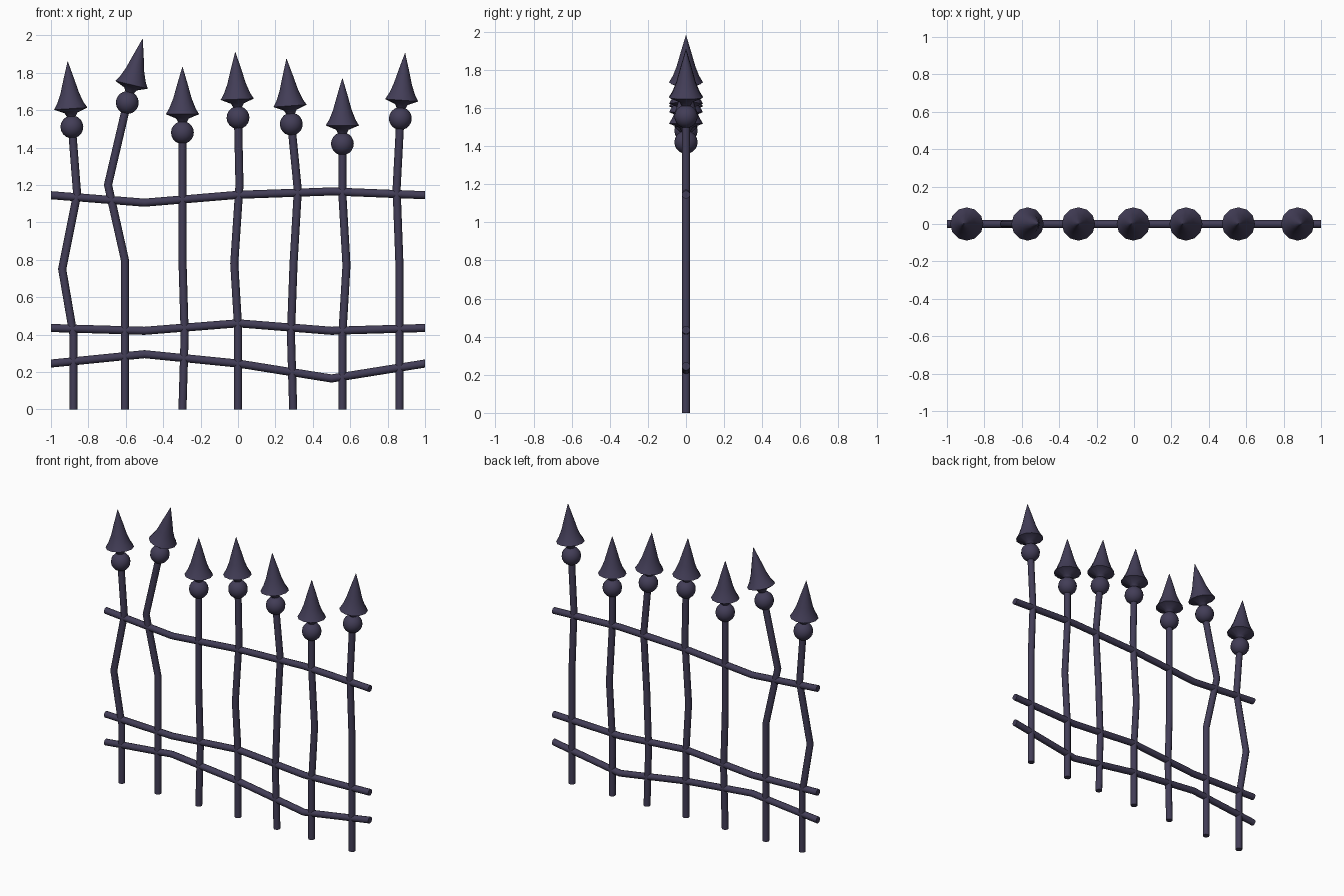
import bpy, bmesh, math
from mathutils import Vector

if "Cube" in bpy.data.objects:
    bpy.data.objects.remove(bpy.data.objects["Cube"])

mat = bpy.data.materials.new("dark_iron")
mat.diffuse_color = (0.055, 0.047, 0.095, 1)
mat.use_nodes = True
mat.node_tree.nodes["Principled BSDF"].inputs["Base Color"].default_value = mat.diffuse_color
R = 0.0215


def finish(name, bm, angle=40):
    bmesh.ops.recalc_face_normals(bm, faces=bm.faces)
    me = bpy.data.meshes.new(name)
    bm.to_mesh(me)
    bm.free()
    ob = bpy.data.objects.new(name, me)
    bpy.context.collection.objects.link(ob)
    me.materials.append(mat)
    bpy.ops.object.select_all(action='DESELECT')
    ob.select_set(True)
    bpy.context.view_layer.objects.active = ob
    bpy.ops.object.shade_smooth_by_angle(angle=math.radians(angle))
    return ob


def loft(bm, rings):
    n = len(rings[0])
    for a, b in zip(rings, rings[1:]):
        for i in range(n):
            j = (i + 1) % n
            bm.faces.new((a[i], a[j], b[j], b[i]))
    bm.faces.new(rings[0])
    bm.faces.new(rings[-1])


def bar(name, path, end_dir=None, sides=10):
    """Round bar along a bent x-z path, mitred at the bends."""
    bm = bmesh.new()
    pts = [Vector((x, 0, z)) for x, z in path]
    segs = [(b - a).normalized() for a, b in zip(pts, pts[1:])]
    rings = []
    for k, p in enumerate(pts):
        d0, d1 = segs[max(k - 1, 0)], segs[min(k, len(segs) - 1)]
        t = (d0 + d1).normalized()
        if end_dir and k in (0, len(pts) - 1):
            t = Vector(end_dir)
        side = Vector((t.z, 0, -t.x)) / max(t.dot(d1), 0.5)
        ring = []
        for i in range(sides):
            a = math.tau * i / sides
            ring.append(bm.verts.new(p + side * R * math.cos(a) + Vector((0, R * math.sin(a), 0))))
        rings.append(ring)
    loft(bm, rings)
    return finish(name, bm)


# Spearhead outline: radius, height above ball centre
HEAD = [(0.018, 0.045), (0.034, 0.075), (0.089, 0.098), (0.07, 0.13),
        (0.05, 0.18), (0.029, 0.255), (0.001, 0.35)]


def finial(n, base, tip, sides=12):
    c = Vector((base[0], 0, base[1]))
    tilt = math.atan2(tip[0] - base[0], tip[1] - base[1])
    bm = bmesh.new()
    bmesh.ops.create_uvsphere(bm, u_segments=16, v_segments=10, radius=0.061)
    ball = finish(f"ball_{n}", bm)
    bm = bmesh.new()
    loft(bm, [[bm.verts.new((r * math.cos(math.tau * i / sides),
                             r * math.sin(math.tau * i / sides), z))
               for i in range(sides)] for r, z in HEAD])
    head = finish(f"spearhead_{n}", bm)
    for ob in (ball, head):
        ob.location = c
        ob.rotation_euler = (0, tilt, 0)


# Bent posts: path up to the ball centre, then the spear tip
POSTS = [
    ([(-.88, 0), (-.88, .4), (-.94, .75), (-.86, 1.15), (-.888, 1.51)], (-.91, 1.85)),
    ([(-.605, 0), (-.605, .8), (-.695, 1.2), (-.592, 1.64)], (-.51, 1.98)),
    ([(-.297, 0), (-.285, .4), (-.297, .8), (-.297, 1.48)], (-.297, 1.83)),
    ([(0, 0), (0, .45), (-.02, .78), (.008, 1.2), (0, 1.56)], (-.014, 1.9)),
    ([(.295, 0), (.283, .4), (.297, .78), (.32, 1.17), (.285, 1.525)], (.26, 1.865)),
    ([(.558, 0), (.558, .4), (.58, .77), (.558, 1.15), (.558, 1.42)], (.558, 1.77)),
    ([(.863, 0), (.863, .78), (.848, 1.18), (.868, 1.555)], (.893, 1.9)),
]
for n, (path, tip) in enumerate(POSTS, 1):
    bar(f"post_{n}", path, end_dir=(0, 0, 1))
    finial(n, path[-1], tip)

# Wavy rails, heights at even steps in x
RAILS = {"upper_rail": (1.145, 1.105, 1.147, 1.165, 1.145),
         "middle_rail": (.435, .42, .46, .42, .435),
         "lower_rail": (.245, .295, .245, .165, .245)}
for name, zs in RAILS.items():
    bar(name, [(-1 + 0.5 * i, z) for i, z in enumerate(zs)], end_dir=(1, 0, 0))
